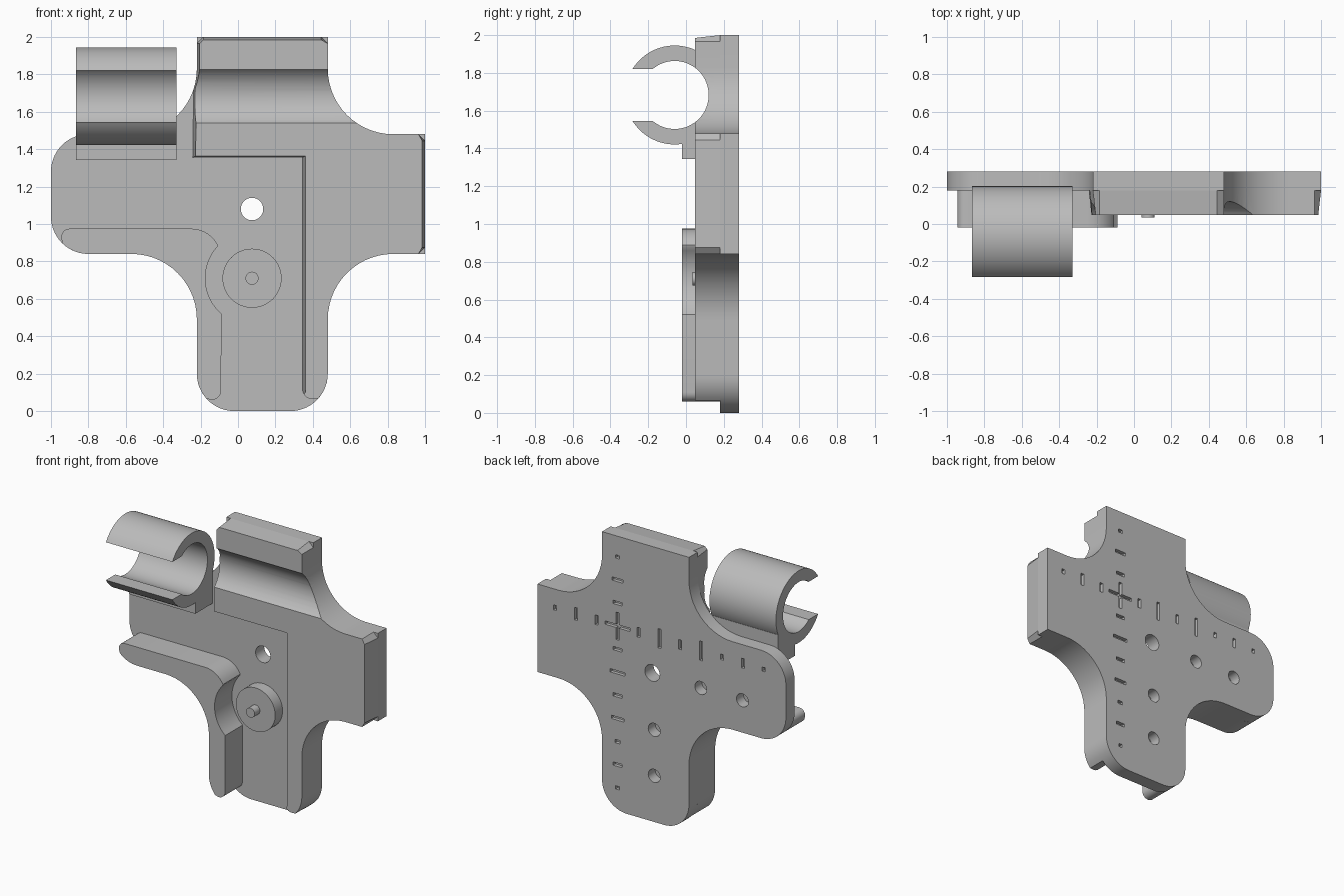
import bpy, bmesh, math
from mathutils import Vector

if "Cube" in bpy.data.objects:
    bpy.data.objects.remove(bpy.data.objects["Cube"])

grey = bpy.data.materials.new("plain_grey")
grey.use_nodes = True
COLOUR = (0.5, 0.5, 0.5, 1)
grey.diffuse_color = COLOUR
grey.node_tree.nodes["Principled BSDF"].inputs["Base Color"].default_value = COLOUR


def arc(cx, cz, r, a0, a1, n=14):
    """Points along an arc, angles in degrees."""
    angles = [math.radians(a0 + (a1 - a0) * i / n) for i in range(n + 1)]
    return [(cx + r * math.cos(a), cz + r * math.sin(a)) for a in angles]


def add_prism(bm, outline, lo, hi, axis="y"):
    """Extrude an outline: (x, z) along y, or (y, z) along x."""
    place = (lambda p, d: (p[0], d, p[1])) if axis == "y" else (lambda p, d: (d, p[0], p[1]))
    low = [bm.verts.new(place(p, lo)) for p in outline]
    high = [bm.verts.new(place(p, hi)) for p in outline]
    bm.faces.new(low)
    bm.faces.new(high[::-1])
    for i in range(len(low)):
        j = (i + 1) % len(low)
        bm.faces.new((low[j], low[i], high[i], high[j]))


def finish(name, bm):
    bmesh.ops.recalc_face_normals(bm, faces=bm.faces)
    mesh = bpy.data.meshes.new(name)
    bm.to_mesh(mesh)
    bm.free()
    mesh.materials.append(grey)
    ob = bpy.data.objects.new(name, mesh)
    bpy.context.collection.objects.link(ob)
    return ob


def prism(name, outline, lo, hi, axis="y"):
    bm = bmesh.new()
    add_prism(bm, outline, lo, hi, axis)
    return finish(name, bm)


def smooth(ob):
    bpy.ops.object.select_all(action="DESELECT")
    ob.select_set(True)
    bpy.context.view_layer.objects.active = ob
    bpy.ops.object.shade_smooth_by_angle(angle=math.radians(25))


def cut(ob, cutter):
    mod = ob.modifiers.new("cut", "BOOLEAN")
    mod.operation = "DIFFERENCE"
    mod.solver = "EXACT"
    mod.object = cutter
    bpy.context.view_layer.objects.active = ob
    bpy.ops.object.modifier_apply(modifier=mod.name)
    bpy.data.objects.remove(cutter)


def circle(x, z, r, n=40):
    return arc(x, z, r, 0, 360, n)[:-1]


def rect(x, z, w, h):
    return [(x - w / 2, z - h / 2), (x + w / 2, z - h / 2),
            (x + w / 2, z + h / 2), (x - w / 2, z + h / 2)]


BACK, STEP, FRONT, LIP = 0.28, 0.18, 0.048, -0.02
L, R, LOW, TOP = -0.22, 0.48, 0.84, 1.48      # edges of the two arms
F, C = 0.35, 0.2                              # inner fillet, outer corner radius

# Cross-shaped back plate
base = prism("back_plate",
             arc(L + C, C, C, 180, 270) + arc(R - C, C, C, 270, 360)
             + arc(R + F, LOW - F, F, 180, 90) + [(1, LOW), (1, TOP)]
             + arc(R + F, TOP + F, F, 270, 180) + [(R, 2), (L, 2)]
             + arc(L - F, TOP + F, F, 0, -90) + arc(-1 + C, TOP - C, C, 90, 180)
             + arc(-1 + C, LOW + C, C, 180, 270) + arc(L - F, LOW - F, F, 90, 0),
             STEP, BACK)

# Holes and ruler marks cut into the back
cutters = bmesh.new()
ZX, ZZ, PITCH = 0.355, 1.345, 0.168
add_prism(cutters, circle(0.075, 1.08, 0.06), 0, 0.4)
for x, z in [(0.06, 0.67), (0.06, 0.335), (-0.315, 1.075), (-0.65, 1.075)]:
    add_prism(cutters, circle(x, z, 0.048, 28), 0.2, 0.4)
down = [0.07, 0.12, 0.07, 0.1, 0.04, 0.07, 0.03]
side = [0.07, 0.14, 0.07, 0.14, 0.04, 0.07, 0.03]
up = [0.07, 0.09, 0.035]
MARK, DEPTH = 0.024, 0.255
for sizes, sign in ((down, -1), (up, 1)):
    for i, s in enumerate(sizes, 1):
        add_prism(cutters, rect(ZX, ZZ + sign * i * PITCH, s, MARK), DEPTH, 0.4)
for sizes, sign in ((side, -1), (up, 1)):
    for i, s in enumerate(sizes, 1):
        add_prism(cutters, rect(ZX + sign * i * PITCH, ZZ, MARK, s), DEPTH, 0.4)
a, b = 0.1, MARK / 2
plus = [(-a, -b), (-b, -b), (-b, -a), (b, -a), (b, -b), (a, -b),
        (a, b), (b, b), (b, a), (-b, a), (-b, b), (-a, b)]
add_prism(cutters, [(ZX + x, ZZ + z) for x, z in plus], DEPTH, 0.4)
cut(base, finish("cutter", cutters))
smooth(base)

# Raised block with chamfered ends and slightly drafted front edges
K = 0.035
block = prism("raised_block",
              [(-0.242, 1.355), (0.345, 1.355)]
              + arc(0.395, 0.115, 0.05, 180, 270, 6)
              + arc(R - C, C, C, -42, 0, 8)
              + arc(R + F, LOW - F, F, 180, 90)
              + [(1 - K, LOW), (1, LOW + K), (1, TOP - K), (1 - K, TOP)]
              + arc(R + F, TOP + F, F, 270, 180)
              + [(R, 2 - K), (R - K, 2), (L + K, 2), (L, 2 - K)]
              + arc(L - F, TOP + F, F, 0, -18, 6),
              FRONT, STEP)
DRAFT = 0.015
for v in block.data.vertices:
    if v.co.y < FRONT + 0.01:
        x, z = v.co.x, v.co.z
        if x > 0.99:
            v.co.x -= DRAFT
        if z > 1.99:
            v.co.z -= DRAFT
        if x < -0.2 or (abs(x - 0.345) < 0.005 and z < 1.4):
            v.co.x += DRAFT
        if abs(z - 1.355) < 0.001 and x < R:
            v.co.z += DRAFT / 2

# Round channel across the raised block, in line with the clip
CY, CZ, RI, RO = -0.06, 1.683, 0.18, 0.262
cut(block, prism("cutter", circle(CY, CZ, RI, 72), -0.5, 1.2, "x"))
smooth(block)

# Bent guide rail following the inner corner, hollowed around the disc
DX, DZ = 0.075, 0.71
rail = prism("guide_rail",
             arc(-0.9, 0.93, 0.045, 90, 200, 8)
             + arc(-1 + C, LOW + C, C, 227, 270, 8)
             + arc(L - F, LOW - F, F, 90, 0)
             + arc(L + C, C, C, 180, 222, 8)
             + arc(-0.14, 0.11, 0.05, 265, 360, 8)
             + arc(DX, DZ, 0.25, 229, 138, 16)
             + arc(-0.25, 0.815, 0.16, 27, 90, 8),
             LIP, STEP)
smooth(rail)

# Disc and its centre pin
smooth(prism("disc", circle(DX, DZ, 0.158, 48), 0.095, STEP))
smooth(prism("centre_pin", circle(DX, DZ, 0.035, 24), 0.034, 0.1))

# Open tube clip and its foot
X0, X1 = -0.865, -0.33
clip = prism("tube_clip",
             arc(CY, CZ, RO, 148.3, -148.3, 64) + arc(CY, CZ, RI, -130.1, 130.1, 56),
             X0, X1, "x")
smooth(clip)
prism("clip_foot", [(LIP, 1.343), (STEP, 1.343), (STEP, 1.57), (0.12, 1.55), (LIP, 1.47)],
      X0, X1, "x")
